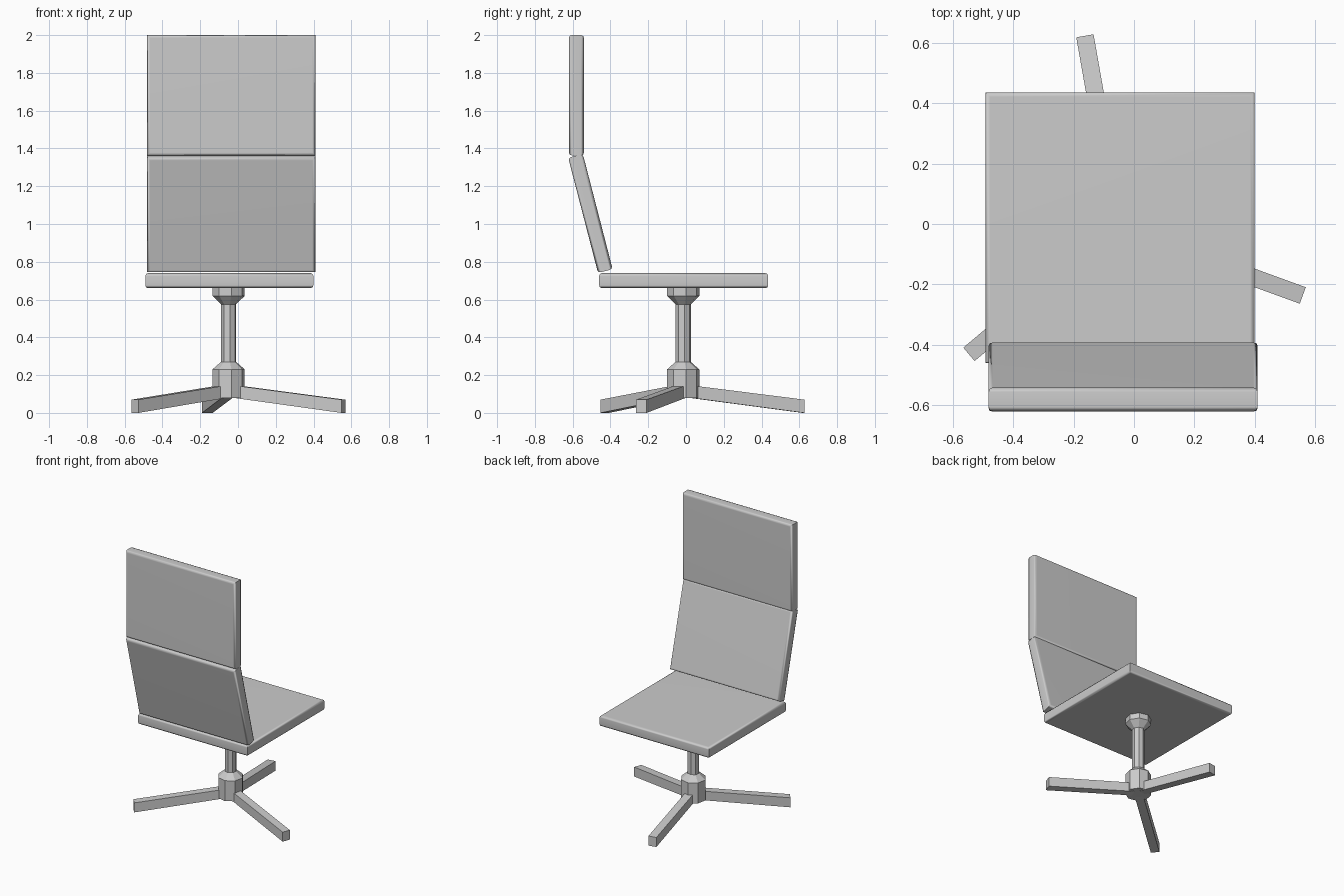
import bpy, bmesh, math
from mathutils import Matrix

if "Cube" in bpy.data.objects:
    bpy.data.objects.remove(bpy.data.objects["Cube"])

CX, CY = -0.05, -0.015   # pedestal axis
TURN = math.radians(10)  # swivel of the base


def finish(name, bm):
    bmesh.ops.recalc_face_normals(bm, faces=bm.faces)
    mesh = bpy.data.meshes.new(name)
    bm.to_mesh(mesh)
    bm.free()
    ob = bpy.data.objects.new(name, mesh)
    bpy.context.collection.objects.link(ob)
    return ob


def panel(name, size, loc, tilt=0.0):
    """Slab whose two broad faces have softened rims; vertical corners stay sharp."""
    bm = bmesh.new()
    bmesh.ops.create_cube(bm, size=1)
    bmesh.ops.scale(bm, vec=size, verts=bm.verts)
    rims = [e for e in bm.edges if abs(e.verts[0].co.z - e.verts[1].co.z) < 1e-5]
    bmesh.ops.bevel(bm, geom=rims, offset=0.015, segments=2, profile=0.5, affect='EDGES')
    ob = finish(name, bm)
    ob.location = loc
    ob.rotation_euler.x = tilt
    bpy.ops.object.select_all(action='DESELECT')
    ob.select_set(True)
    bpy.context.view_layer.objects.active = ob
    bpy.ops.object.shade_smooth_by_angle(angle=math.radians(50))
    wn = ob.modifiers.new("flat_centres", 'WEIGHTED_NORMAL')
    wn.keep_sharp = True


# Seat and the two back cushions
panel("seat", (0.89, 0.895, 0.08), (-0.046, -0.0125, 0.70))
panel("lower_back", (0.89, 0.63, 0.08), (-0.036, -0.506, 1.056), math.radians(90 + 14.5))
panel("upper_back", (0.89, 0.637, 0.08), (-0.036, -0.58, 1.6815), math.radians(90))

# Pedestal: eight-sided turned column
profile = [(0.087, 0.08), (0.087, 0.23), (0.041, 0.27), (0.041, 0.575), (0.087, 0.62), (0.087, 0.665)]
bm = bmesh.new()
rings = [[bm.verts.new((CX + r * math.cos(TURN + k * math.pi / 4),
                        CY + r * math.sin(TURN + k * math.pi / 4), z)) for k in range(8)]
         for r, z in profile]
for a, b in zip(rings, rings[1:]):
    for k in range(8):
        bm.faces.new((a[k], a[(k + 1) % 8], b[(k + 1) % 8], b[k]))
bm.faces.new(rings[0])
bm.faces.new(rings[-1])
finish("pedestal", bm)

# Three sloping legs
leg_side = [(0.02, 0.082), (0.647, 0.0), (0.647, 0.07), (0.02, 0.148)]
for i in range(3):
    bm = bmesh.new()
    face = bm.faces.new([bm.verts.new((r, -0.029, z)) for r, z in leg_side])
    out = bmesh.ops.extrude_face_region(bm, geom=[face])
    bmesh.ops.translate(bm, vec=(0, 0.058, 0),
                        verts=[g for g in out["geom"] if isinstance(g, bmesh.types.BMVert)])
    bm.transform(Matrix.Translation((CX, CY, 0)) @
                 Matrix.Rotation(TURN + math.radians(90 + 120 * i), 4, 'Z'))
    finish(f"leg_{i + 1}", bm)
